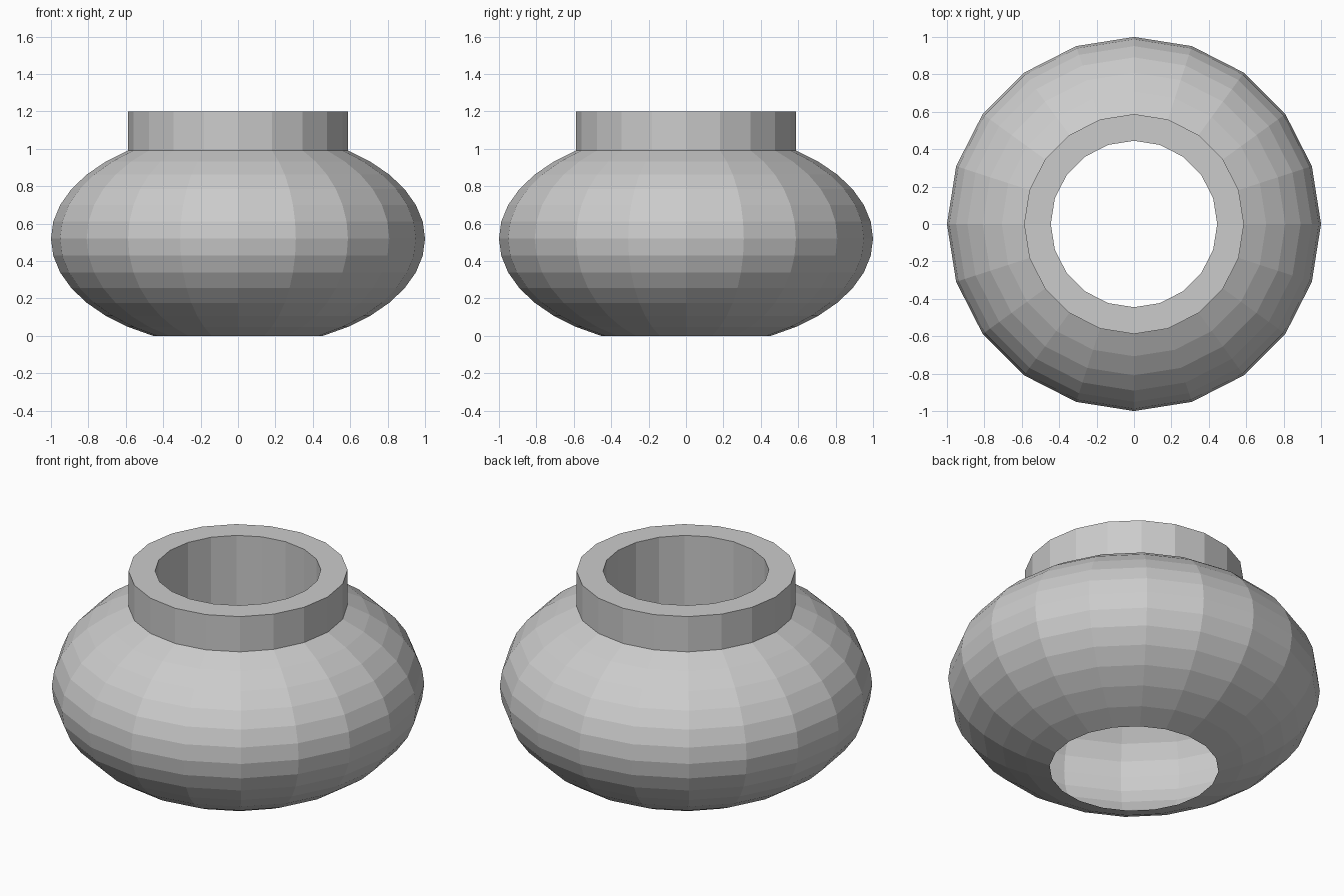
import bpy, bmesh
from math import sin, cos, pi, radians

if "Cube" in bpy.data.objects:
    bpy.data.objects.remove(bpy.data.objects["Cube"])

SIDES = 20


def lathe(name, profile):
    """Revolve an open (radius, z) profile about the z axis with flat faces."""
    bm = bmesh.new()
    rings = [[bm.verts.new((r * cos(2 * pi * i / SIDES), r * sin(2 * pi * i / SIDES), z))
              for i in range(SIDES)] for r, z in profile]
    for low, high in zip(rings, rings[1:]):
        for i in range(SIDES):
            j = (i + 1) % SIDES
            bm.faces.new((low[i], low[j], high[j], high[i]))
    mesh = bpy.data.meshes.new(name)
    bm.to_mesh(mesh)
    bm.free()
    obj = bpy.data.objects.new(name, mesh)
    bpy.context.collection.objects.link(obj)
    return obj


# Squashed sphere shell, open at the bottom and at the neck (9 degree rings)
HALF_HEIGHT = 0.583
CENTRE_Z = HALF_HEIGHT * sin(radians(63))
body = [(cos(radians(a)), CENTRE_Z + HALF_HEIGHT * sin(radians(a)))
        for a in range(-63, 55, 9)]
lathe("pot_body", body)

# Thick collar: outer wall, flat rim, and inner wall reaching down into the pot
neck_r, neck_z = body[-1]
lathe("collar", [(neck_r, neck_z), (neck_r, 1.2), (0.445, 1.2), (0.445, 0.6)])
